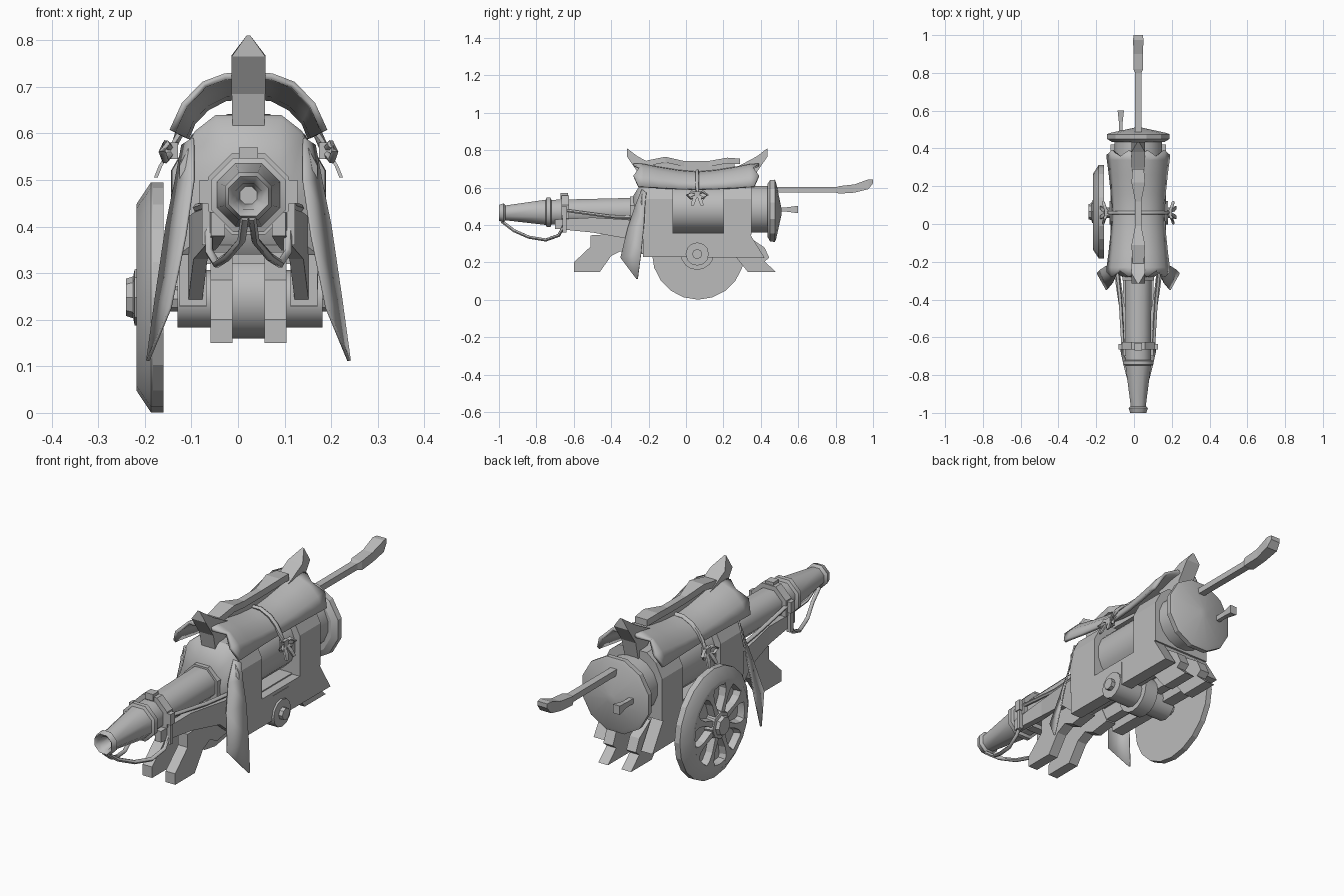
import bpy, bmesh, math
from mathutils import Vector

if "Cube" in bpy.data.objects:
    bpy.data.objects.remove(bpy.data.objects["Cube"])

CX = 0.0225  # centre plane of the gun
steel = bpy.data.materials.new("grey")
steel.diffuse_color = (0.5, 0.5, 0.5, 1)
steel.use_nodes = True
steel.node_tree.nodes["Principled BSDF"].inputs["Base Color"].default_value = steel.diffuse_color


def mesh(name, verts, faces, smooth=None, thick=0):
    me = bpy.data.meshes.new(name)
    me.from_pydata([tuple(v) for v in verts], [], faces)
    bm = bmesh.new()
    bm.from_mesh(me)
    bmesh.ops.recalc_face_normals(bm, faces=bm.faces)
    bm.to_mesh(me)
    bm.free()
    me.materials.append(steel)
    ob = bpy.data.objects.new(name, me)
    bpy.context.collection.objects.link(ob)
    if thick:
        m = ob.modifiers.new("thickness", 'SOLIDIFY')
        m.thickness, m.offset = thick, 0
    if smooth:
        bpy.ops.object.select_all(action='DESELECT')
        ob.select_set(True)
        bpy.context.view_layer.objects.active = ob
        bpy.ops.object.shade_smooth_by_angle(angle=math.radians(smooth))
    return ob


def loft(name, rings, caps=True, closed=True, smooth=None, thick=0):
    n = len(rings[0])
    faces = [(i*n+j, i*n+(j+1) % n, (i+1)*n+(j+1) % n, (i+1)*n+j)
             for i in range(len(rings)-1) for j in range(n if closed else n-1)]
    if caps and closed:
        faces += [tuple(range(n)), tuple(range((len(rings)-1)*n, len(rings)*n))]
    return mesh(name, [v for r in rings for v in r], faces, smooth, thick)


def lathe_y(name, prof, n=12, x=CX, smooth=None, rot=0.5):
    """profile of (y, radius, z centre)"""
    rings = [[(x+r*math.cos(2*math.pi*(k+rot)/n), y, z+r*math.sin(2*math.pi*(k+rot)/n))
              for k in range(n)] for y, r, z in prof]
    return loft(name, rings, smooth=smooth)


def lathe_x(name, prof, y, z, n=16, smooth=None):
    """profile of (x, radius)"""
    return loft(name, [[(x, y+r*math.cos(2*math.pi*k/n), z+r*math.sin(2*math.pi*k/n))
                        for k in range(n)] for x, r in prof], smooth=smooth)


def plate(name, x0, x1, yz):
    return loft(name, [[(x0, y, z) for y, z in yz], [(x1, y, z) for y, z in yz]])


def box(name, x0, x1, y0, y1, z0, z1):
    return plate(name, x0, x1, [(y0, z0), (y1, z0), (y1, z1), (y0, z1)])


def rod(name, pts, r, n=6):
    pts = [Vector(p) for p in pts]
    rings = []
    for i, p in enumerate(pts):
        d = (pts[min(i+1, len(pts)-1)] - pts[max(i-1, 0)]).normalized()
        u = d.cross(Vector((0.1, 0.2, 1)) if abs(d.z) < 0.9 else Vector((0, 1, 0))).normalized()
        v = d.cross(u)
        rings.append([p + r*(u*math.cos(a) + v*math.sin(a))
                      for a in (2*math.pi*k/n for k in range(n))])
    return loft(name, rings, smooth=60)


# barrel with a hollow muzzle
lathe_y("barrel", [(-0.90, 0.02, .467), (-0.985, 0.03, .465), (-1.0, 0.046, .465), (-0.975, 0.055, .465),
                   (-0.965, 0.043, .465), (-0.75, 0.073, .468), (-0.745, 0.086, .468), (-0.725, 0.086, .468),
                   (-0.72, 0.072, .468), (-0.64, 0.072, .47), (-0.2, 0.078, .475)], 8, smooth=46)
for y, w, r in ((-0.645, 0.04, 0.094), (-0.285, 0.03, 0.09)):
    lathe_y("barrel_band", [(y-w/2, r, .47), (y+w/2, r, .47)], 8)
box("sight", CX-0.02, CX+0.02, -0.67, -0.63, 0.54, 0.57)

# breech drum, rear cap and lever
lathe_y("drum", [(-0.2, 0.127, .485), (0.45, 0.127, .485)], 16, smooth=35)
lathe_y("rear_cap", [(0.435, 0.145, .478), (0.45, 0.17, .476), (0.475, 0.172, .476),
                     (0.482, 0.155, .476), (0.51, 0.02, .472)], 12, smooth=25)
loft("lever", [[(CX+a*w, y, z+b*h) for a, b in ((-1, -1), (1, -1), (1, 1), (-1, 1))]
               for y, z, w, h in ((0.48, .588, .016, .014), (0.80, .588, .017, .014), (0.82, .588, .026, .02),
                                  (0.90, .595, .024, .022), (0.975, .618, .028, .026), (1.0, .633, .024, .01))])
loft("small_handle", [[(-0.07+a*w, y, .483+b*h) for a, b in ((-1, -1), (1, -1), (1, 1), (-1, 1))]
                      for y, w, h in ((0.48, .01, .012), (0.54, .01, .012), (0.60, .017, .02))])

# arched frames around the drum
arch = [(-.148, .35), (-.148, .54), (-.115, .605), (-.07, .64), (.07, .64), (.115, .605), (.148, .54), (.148, .35)]
for y0, y1 in ((-0.215, -0.07), (0.2, 0.35)):
    loft("frame", [[(CX+x, y, z) for x, z in arch] for y in (y0, y1)])

# front shield around the barrel
inner = [(-.075, .40), (-.085, .47), (-.065, .53), (-.03, .56), (.03, .56), (.065, .53), (.085, .47), (.075, .40)]
loft("front_shield", [[(CX+x, -0.215, z) for x, z in arch], [(CX+x, -0.235, z-.01) for x, z in arch],
                      [(CX+x, -0.28, z) for x, z in inner]], smooth=40)

# chassis
box("deck", CX-.11, CX+.11, -0.22, 0.34, 0.32, 0.36)
leg = [(-.60, .15), (-.60, .20), (-.51, .285), (-.51, .345), (-.25, .36), (-.2, .25),
       (-.30, .235), (-.35, .26), (-.40, .235), (-.46, .15)]
for s in (-1, 1):
    def sx(a):
        return CX + s*a
    plate("rail", sx(.09), sx(.148), [(-.23, .23), (.42, .225), (.34, .355), (-.23, .355)])
    plate("front_leg", sx(.034), sx(.082), leg)
    box("trail_beam", sx(.036), sx(.08), -.24, .30, .26, .34)
    plate("rear_leg", sx(.034), sx(.082), [(.25, .25), (.27, .225), (.33, .15), (.48, .15), (.42, .205),
                                           (.445, .225), (.42, .28), (.33, .34), (.25, .34)])
    # tapering arms beside the barrel
    loft("side_arm", [[(sx(a), y, z) for a, z in ((x, z0), (x+.03, z0), (x+.03, z1), (x, z1))]
                      for x, y, z0, z1 in ((.05, -.70, .38, .43), (.062, -.5, .36, .44),
                                           (.088, -.33, .33, .43), (.10, -.22, .235, .42))])
    rod("side_rod", [(sx(.08), -.66, .48), (sx(.095), -.40, .445), (sx(.11), -.26, .44)], .009)
    box("clamp", sx(.075), sx(.105), -.665, -.635, .45, .50)
    box("clamp_pin", sx(.08), sx(.1), -.66, -.64, .36, .46)
    # slings under the muzzle
    rod("sling", [(sx(.008), -.985, .42), (sx(.015), -.92, .37), (sx(.045), -.84, .335), (sx(.068), -.75, .32),
                  (sx(.084), -.68, .345), (sx(.085), -.65, .40)], .009)
    # swept fins of the shield
    fin = [((.118, -.235, .59), (.142, -.213, .575)), ((.118, -.272, .50), (.156, -.22, .50)),
           ((.136, -.312, .38), (.176, -.225, .40)), ((.168, -.35, .225), (.198, -.24, .25)),
           ((.215, -.265, .112), (.217, -.258, .112))]
    loft("shield_fin", [[(sx(x), y, z) for x, y, z in r] for r in fin], closed=False, smooth=40, thick=.006)

# axle with its bearing block and hubs
box("bearing", .15, .172, 0, .12, .245, .34)
lathe_x("axle", [(-.13, .062), (.181, .062)], .06, .245, 12, smooth=35)
lathe_x("axle_collar", [(-.012, .09), (.057, .09)], .06, .25, 16, smooth=35)
lathe_x("axle_core", [(-.18, .027), (.20, .027)], .06, .245, 8)

# single wheel: backing disc, rim, spokes and hub
WY, WZ = .065, .248
lathe_x("wheel_disc", [(-.16, .247), (-.182, .247), (-.185, .17)], WY, WZ, 20)
lathe_x("wheel_rim", [(-.18, .247), (-.187, .247), (-.218, .20), (-.216, .178), (-.185, .172)],
        WY, WZ, 20, smooth=40)
lathe_x("wheel_hub", [(-.18, .07), (-.222, .06), (-.225, .045), (-.24, .04)], WY, WZ, 8)
for k in range(8):
    a = 2*math.pi*(k+.5)/8
    d, t = (math.cos(a), math.sin(a)), (-math.sin(a), math.cos(a))
    loft("spoke", [[(x, WY+r*d[0]+o*w*t[0], WZ+r*d[1]+o*w*t[1])
                    for x, o in ((-.18, -1), (-.18, 1), (-.217, .7), (-.217, -.7))]
                   for r, w in ((.04, .02), (.12, .014), (.155, .024), (.185, .055))])

# draped cover, waisted in the middle and flaring with ragged ends
waist = [(0, .680), (.05, .676), (.09, .655), (.12, .624), (.134, .59)]
flare = [(0, .725), (.05, .722), (.095, .705), (.137, .662), (.163, .605)]
rag = (0, .02, -.012, .02, -.005)
rows = []
for i, y in enumerate((-.26, -.23, -.15, -.04, .06, .16, .26, .34, .37)):
    f = min(1, abs(y-.06)/.3)**1.5
    e = -1 if i == 0 else (1 if i == 8 else 0)
    half = [(a[0]+f*(b[0]-a[0]), y+e*r, a[1]+f*(b[1]-a[1])) for a, b, r in zip(waist, flare, rag)]
    rows.append([(CX-x, yy, z) for x, yy, z in half[:0:-1]] + [(CX+x, yy, z) for x, yy, z in half])
loft("cover", rows, closed=False, smooth=30, thick=.014)

# horns at both ends and the ridge between them
for s in (-1, 1):
    prof = [(.375, .81, .004), (.375, .765, .036), (.32, .685, .036), (.30, .605, .034),
            (.275, .605, .034), (.17, .69, .03), (.24, .725, .036), (.32, .768, .036)]
    loft("horn", [[(CX+e*w, .06+s*d, z) for d, z, w in prof] for e in (-1, 1)])
ridge = [(-.21, .745), (-.11, .765), (-.01, .742), (.12, .742), (.22, .76), (.29, .755)]
loft("ridge", [[(CX+a*w, y, z+b) for a, b in ((-1, -.03), (1, -.03), (1, 0), (-1, 0))]
               for (y, z), w in zip(ridge, (.03, .036, .016, .016, .036, .03))])
box("ridge_web", CX-.012, CX+.012, -.18, .26, .66, .73)

# strap over the cover with a knot on each side
strap = [(.166, .56), (.146, .605), (.126, .637), (.095, .667), (.05, .688)]
rod("strap", [(CX-x, .06, z) for x, z in strap] + [(CX+x, .06, z) for x, z in strap[::-1]], .01)
for s in (-1, 1):
    x = CX + s*.165
    box("knot", x-.014, x+.014, .045, .075, .545, .58)
    for t in (-1, 1):
        rod("knot_loop", [(x, .06, .565), (x+s*.012, .06+t*.03, .578), (x+s*.02, .06+t*.055, .56),
                          (x+s*.014, .06+t*.035, .543), (x, .06, .56)], .008)
        loft("knot_tail", [[(x+s*(dx+a), .06+t*(dy+b), z) for a, b in ((0, -w), (.008, -w), (.008, w), (0, w))]
                           for dx, dy, z, w in ((.002, .008, .56, .007), (.02, .018, .53, .011), (.03, .026, .505, .008))])
